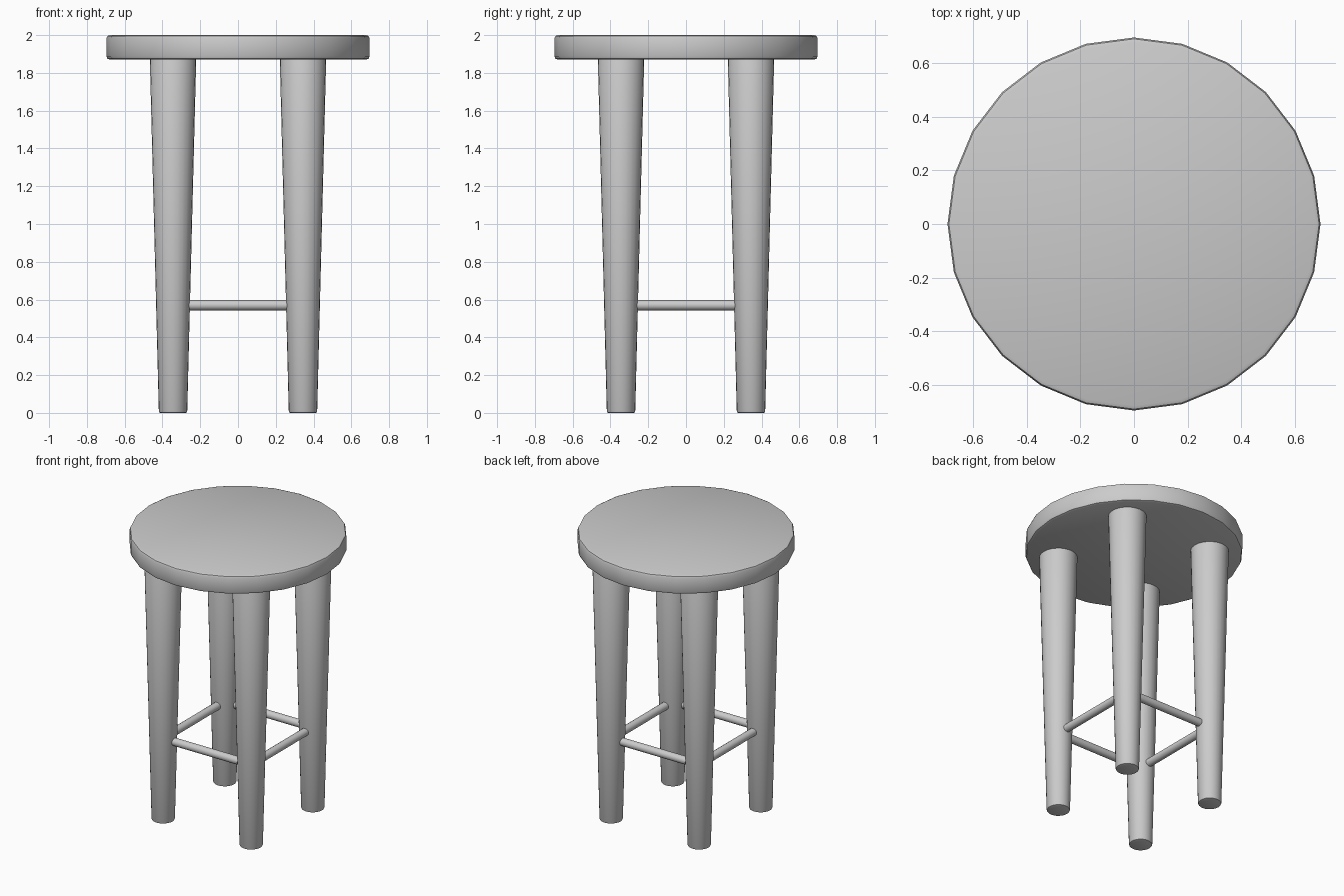
import bpy, math

if "Cube" in bpy.data.objects:
    bpy.data.objects.remove(bpy.data.objects["Cube"])

SEAT_BOTTOM, SEAT_TOP = 1.87, 2.0
LEG_OFFSET = 0.344


def tapered_rod(name, r_bottom, r_top, length, sides, bevel, location, rotation=(0, 0, 0)):
    """Capped round part centred on location, with softened rims and smooth sides."""
    bpy.ops.mesh.primitive_cone_add(vertices=sides, radius1=r_bottom, radius2=r_top,
                                    depth=length, location=location)
    obj = bpy.context.object
    obj.name = name
    # put a vertex exactly on the x axis, as in the seat outline
    obj.rotation_euler = rotation
    if bevel:
        mod = obj.modifiers.new("soft_rims", 'BEVEL')
        mod.width = bevel
        mod.segments = 2
        mod.limit_method = 'ANGLE'
        mod.angle_limit = math.radians(40)
        bpy.ops.object.modifier_apply(modifier=mod.name)
    bpy.ops.object.shade_smooth_by_angle(angle=math.radians(35))
    return obj


# Round seat with 24 sides
tapered_rod("seat", 0.697, 0.697, SEAT_TOP - SEAT_BOTTOM, 24, 0.018,
            (0, 0, (SEAT_BOTTOM + SEAT_TOP) / 2))

# Four upright legs, narrowing towards the floor
for y_name, sy in (("front", -1), ("back", 1)):
    for x_name, sx in (("left", -1), ("right", 1)):
        leg_top = SEAT_BOTTOM + 0.01
        tapered_rod(f"{y_name}_{x_name}_leg", 0.075, 0.123, leg_top, 24, 0.008,
                    (sx * LEG_OFFSET, sy * LEG_OFFSET, leg_top / 2))

# Four thin rungs joining neighbouring legs
RUNG_Z, RUNG_RADIUS, RUNG_LENGTH = 0.57, 0.027, 0.53
for name, x, y, rot in (("front_rung", 0, -1, (0, math.pi / 2, 0)),
                        ("back_rung", 0, 1, (0, math.pi / 2, 0)),
                        ("left_rung", -1, 0, (math.pi / 2, 0, 0)),
                        ("right_rung", 1, 0, (math.pi / 2, 0, 0))):
    tapered_rod(name, RUNG_RADIUS, RUNG_RADIUS, RUNG_LENGTH, 16, 0,
                (x * LEG_OFFSET, y * LEG_OFFSET, RUNG_Z), rot)
